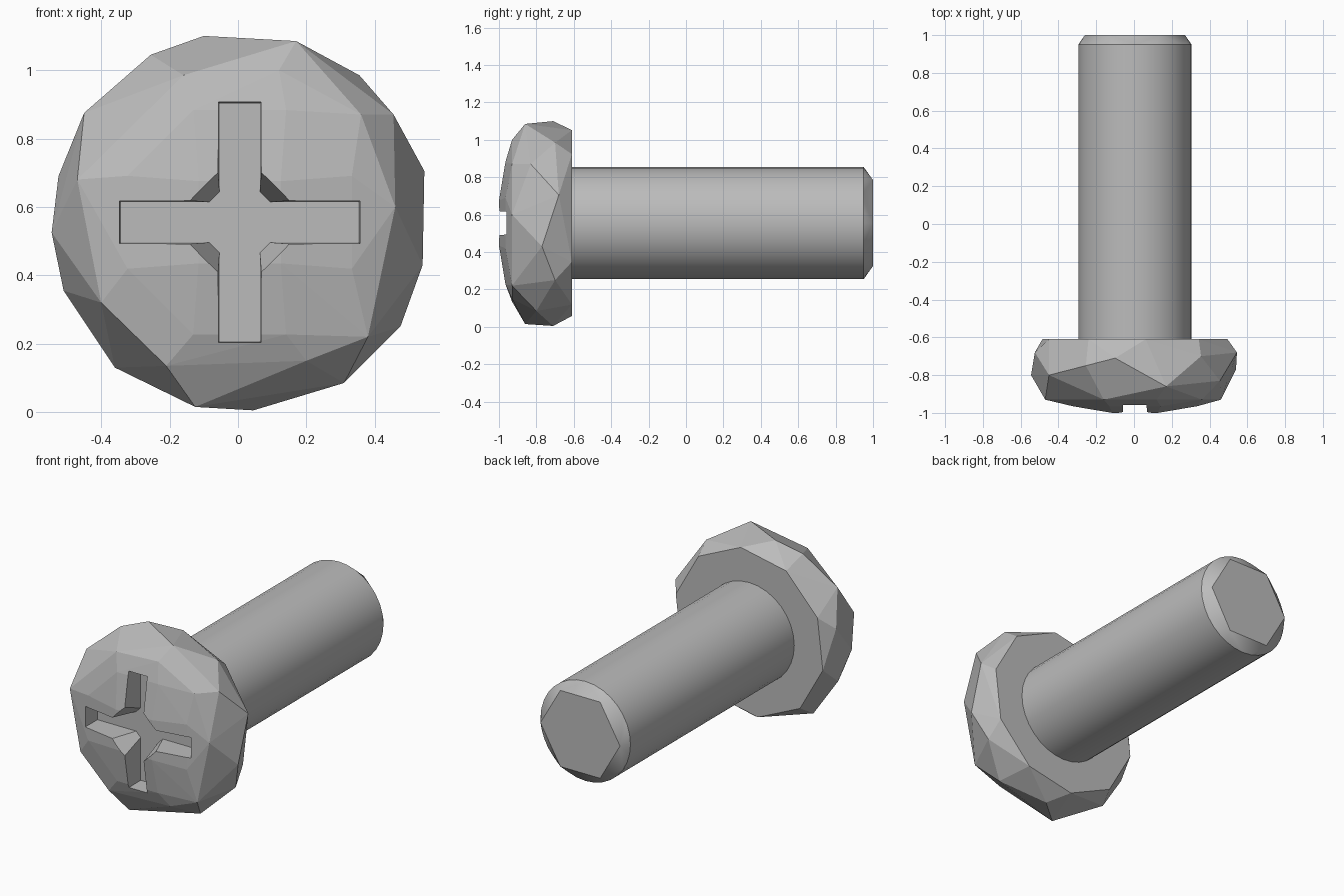
import bpy, bmesh, math

if "Cube" in bpy.data.objects:
    bpy.data.objects.remove(bpy.data.objects["Cube"])

CX, CZ = 0.005, 0.555          # screw axis runs along y

metal = bpy.data.materials.new("grey metal")
metal.diffuse_color = (0.5, 0.5, 0.5, 1)
metal.use_nodes = True
metal.node_tree.nodes["Principled BSDF"].inputs["Base Color"].default_value = metal.diffuse_color


def finish(bm, name):
    bmesh.ops.recalc_face_normals(bm, faces=bm.faces)
    mesh = bpy.data.meshes.new(name)
    bm.to_mesh(mesh)
    bm.free()
    obj = bpy.data.objects.new(name, mesh)
    bpy.context.collection.objects.link(obj)
    mesh.materials.append(metal)
    return obj


def ring(n, r, y, turn=0.0):
    return [(CX + r * math.cos(math.tau * i / n + turn), y,
             CZ + r * math.sin(math.tau * i / n + turn)) for i in range(n)]


def hull(points, name):
    bm = bmesh.new()
    verts = [bm.verts.new(p) for p in points]
    res = bmesh.ops.convex_hull(bm, input=verts)
    bmesh.ops.delete(bm, geom=[v for v in res["geom_interior"] if isinstance(v, bmesh.types.BMVert)],
                     context='VERTS')
    bmesh.ops.dissolve_limit(bm, angle_limit=0.01, verts=bm.verts, edges=bm.edges)
    return finish(bm, name)


# Faceted head: widest outline (x, y, z), shoulder facets, crown, flat underside
rim = [(-.10, -.71, 1.10), (.17, -.86, 1.085), (.355, -.70, .985), (.455, -.83, .87),
       (.545, -.68, .705), (.54, -.77, .43), (.475, -.70, .25), (.31, -.80, .085),
       (.045, -.71, .005), (-.125, -.86, .015), (-.36, -.70, .13), (-.51, -.72, .355),
       (-.545, -.80, .525), (-.525, -.68, .69), (-.45, -.80, .875), (-.255, -.75, 1.045)]
shoulder = [(x, -.93, z) for x, z in
            [(.12, 1.0), (.36, .87), (.46, .6), (.38, .22), (.2, .15),
             (-.21, .135), (-.4, .32), (-.47, .68), (-.16, .985)]]
crown = ring(8, .355, -.965, math.pi / 8) + ring(4, .17, -1.0, math.pi / 4)
head = hull(rim + shoulder + crown + ring(10, .50, -.61, .2), "head")


# Cross recess: a cross outline with cut inner corners, narrowing with depth
def cross(y, length, half, cut):
    pts = []
    for k in range(4):
        c, s = round(math.cos(k * math.pi / 2)), round(math.sin(k * math.pi / 2))
        for a, b in [(length, -half), (length, half), (half + cut, half), (half, half + cut)]:
            pts.append((CX + a * c - b * s, y, CZ + a * s + b * c))
    return pts


bm = bmesh.new()
outer = [bm.verts.new(p) for p in cross(-1.1, .357, .066, .12)]
inner = [bm.verts.new(p) for p in cross(-.85, .347, .059, .03)]
bm.faces.new(outer)
bm.faces.new(inner)
for i in range(16):
    j = (i + 1) % 16
    bm.faces.new((outer[i], outer[j], inner[j], inner[i]))
cutter = finish(bm, "recess_cutter")
cutter.hide_render = True
cutter.hide_set(True)
mod = head.modifiers.new("recess", 'BOOLEAN')
mod.operation = 'DIFFERENCE'
mod.solver = 'EXACT'
mod.object = cutter

# Round shaft tapering to a six-sided tip
shaft = hull(ring(32, .30, -.63) + ring(32, .30, .95) + ring(6, .265, 1.0), "shaft")
bpy.context.view_layer.objects.active = shaft
shaft.select_set(True)
bpy.ops.object.shade_smooth_by_angle(angle=math.radians(20))
